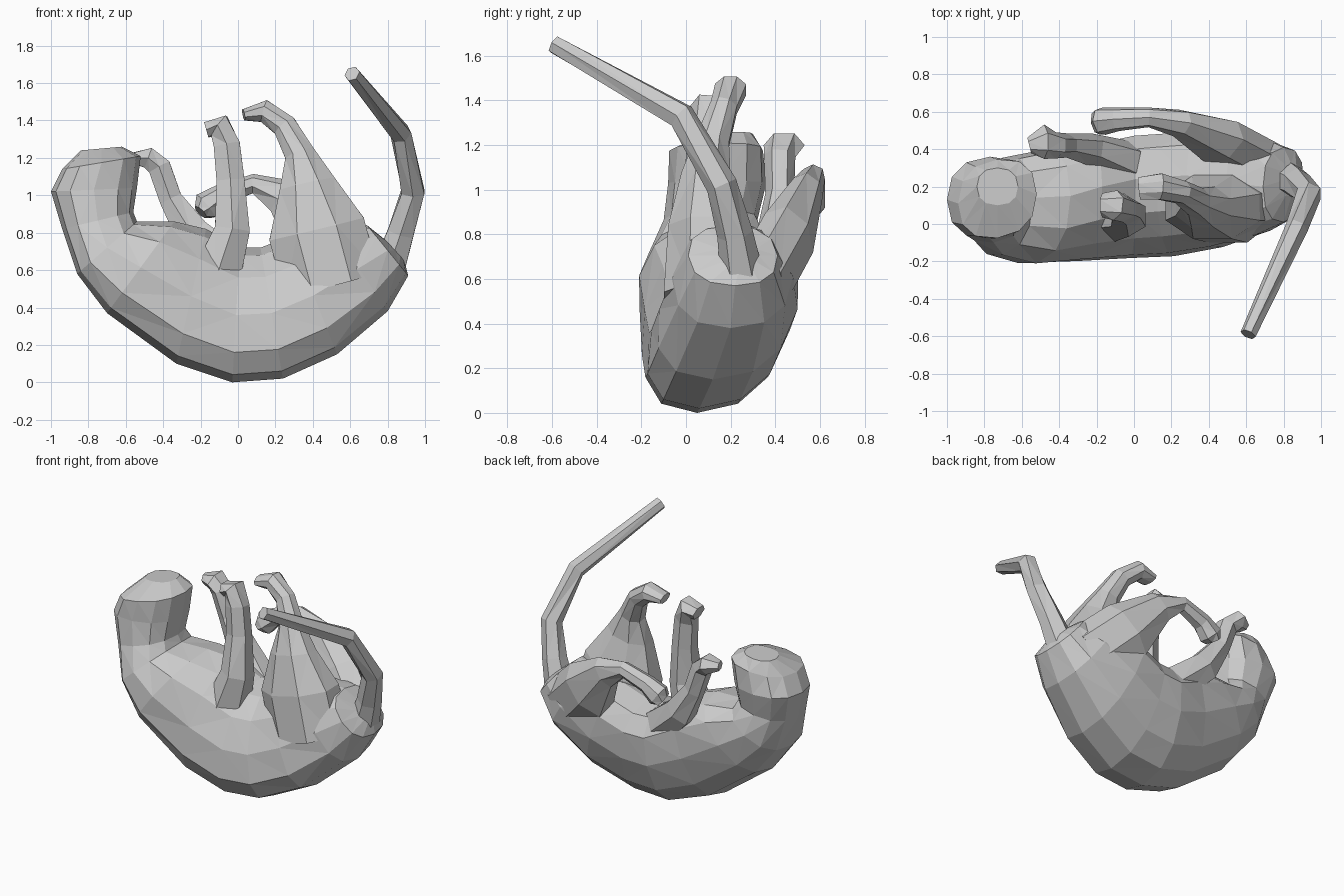
import bpy, bmesh, math
from mathutils import Vector as V


def skin(name, rings):
    """Bridge rings of points into a closed, flat-shaded low-poly skin."""
    bm = bmesh.new()
    loops = [[bm.verts.new(p) for p in ring] for ring in rings]
    n = len(loops[0])
    for a, b in zip(loops, loops[1:]):
        for i in range(n):
            j = (i + 1) % n
            bm.faces.new((a[i], a[j], b[j], b[i]))
    bm.faces.new(loops[0])
    bm.faces.new(loops[-1])
    bmesh.ops.recalc_face_normals(bm, faces=bm.faces)
    bmesh.ops.triangulate(bm, faces=bm.faces)
    me = bpy.data.meshes.new(name)
    bm.to_mesh(me)
    bm.free()
    ob = bpy.data.objects.new(name, me)
    bpy.context.collection.objects.link(ob)
    return ob


def power(c, e=0.85):
    return math.copysign(abs(c) ** e, c)


def trunk(name, stations, sides=12):
    """Each station: back point, belly point, half width along y."""
    rings = []
    for back, belly, w in stations:
        p, q = V(back), V(belly)
        mid, half = (p + q) / 2, (p - q) / 2
        ring = []
        for k in range(sides):
            a = math.tau * k / sides
            ring.append(mid + half * power(math.cos(a)) + V((0, w, 0)) * power(math.sin(a)))
        rings.append(ring)
    return skin(name, rings)


def limb(name, stations, sides=6):
    """Each station: centre x, y, z, radius in the bend plane, radius along y."""
    pts = [V(s[:3]) for s in stations]
    rings = []
    for i, s in enumerate(stations):
        t = (pts[min(i + 1, len(pts) - 1)] - pts[max(i - 1, 0)]).normalized()
        v = V((0, 1, 0))
        v = (v - t * v.dot(t)).normalized()
        u = t.cross(v)
        ring = []
        for k in range(sides):
            a = math.tau * (k + 0.5) / sides
            ring.append(pts[i] + u * s[3] * 1.08 * math.cos(a) + v * s[4] * 1.08 * math.sin(a))
        rings.append(ring)
    return skin(name, rings)


# Curled body, from the crown of the head round the back to the rump
trunk("body_and_head", [
    ((-0.84, 0.20, 1.24), (-0.62, 0.20, 1.26), 0.10),
    ((-0.94, 0.11, 1.14), (-0.52, 0.16, 1.21), 0.21),
    ((-1.00, 0.13, 1.02), (-0.54, 0.15, 1.04), 0.22),
    ((-0.94, 0.09, 0.82), (-0.56, 0.13, 0.91), 0.21),
    ((-0.86, 0.05, 0.58), (-0.54, 0.14, 0.86), 0.26),
    ((-0.70, 0.03, 0.37), (-0.34, 0.15, 0.86), 0.30),
    ((-0.33, 0.03, 0.10), (-0.17, 0.20, 0.82), 0.30),
    ((-0.03, 0.05, 0.00), (0.01, 0.24, 0.72), 0.31),
    ((0.24, 0.06, 0.02), (0.12, 0.25, 0.72), 0.31),
    ((0.53, 0.12, 0.15), (0.28, 0.26, 0.78), 0.31),
    ((0.80, 0.20, 0.38), (0.49, 0.22, 0.84), 0.27),
    ((0.91, 0.22, 0.57), (0.69, 0.20, 0.84), 0.20),
    ((0.89, 0.24, 0.65), (0.79, 0.23, 0.76), 0.09),
])

# Near and far forelegs
limb("near_foreleg", [
    (-0.12, 0.05, 0.55, 0.14, 0.14),
    (-0.03, 0.04, 0.82, 0.10, 0.10),
    (-0.04, 0.07, 1.08, 0.08, 0.07),
    (-0.06, 0.08, 1.27, 0.075, 0.065),
    (-0.10, 0.10, 1.37, 0.07, 0.075),
    (-0.17, 0.10, 1.35, 0.045, 0.06),
])
limb("far_foreleg", [
    (-0.05, 0.33, 0.62, 0.12, 0.11),
    (-0.24, 0.40, 0.79, 0.10, 0.08),
    (-0.36, 0.42, 0.98, 0.065, 0.06),
    (-0.42, 0.42, 1.15, 0.065, 0.065),
    (-0.48, 0.44, 1.20, 0.06, 0.085),
    (-0.56, 0.42, 1.20, 0.03, 0.04),
])

# Near and far hind legs, each with its thigh
limb("near_hind_leg", [
    (0.50, 0.10, 0.52, 0.26, 0.20),
    (0.42, 0.09, 0.82, 0.26, 0.17),
    (0.37, 0.09, 1.06, 0.15, 0.11),
    (0.33, 0.12, 1.22, 0.08, 0.075),
    (0.25, 0.17, 1.37, 0.065, 0.06),
    (0.14, 0.20, 1.45, 0.06, 0.07),
    (0.03, 0.19, 1.43, 0.03, 0.06),
], 8)
limb("far_hind_leg", [
    (0.66, 0.33, 0.56, 0.20, 0.12),
    (0.44, 0.45, 0.78, 0.19, 0.12),
    (0.24, 0.54, 0.99, 0.10, 0.07),
    (0.08, 0.57, 1.06, 0.05, 0.05),
    (-0.09, 0.56, 1.00, 0.055, 0.06),
    (-0.17, 0.55, 0.94, 0.075, 0.07),
    (-0.20, 0.54, 0.91, 0.04, 0.06),
], 7)

# Tail sweeping up and forward
limb("tail", [
    (0.81, 0.25, 0.62, 0.09, 0.09),
    (0.87, 0.22, 0.80, 0.075, 0.075),
    (0.935, 0.16, 1.02, 0.065, 0.065),
    (0.87, -0.02, 1.33, 0.055, 0.06),
    (0.61, -0.59, 1.65, 0.04, 0.04),
])
